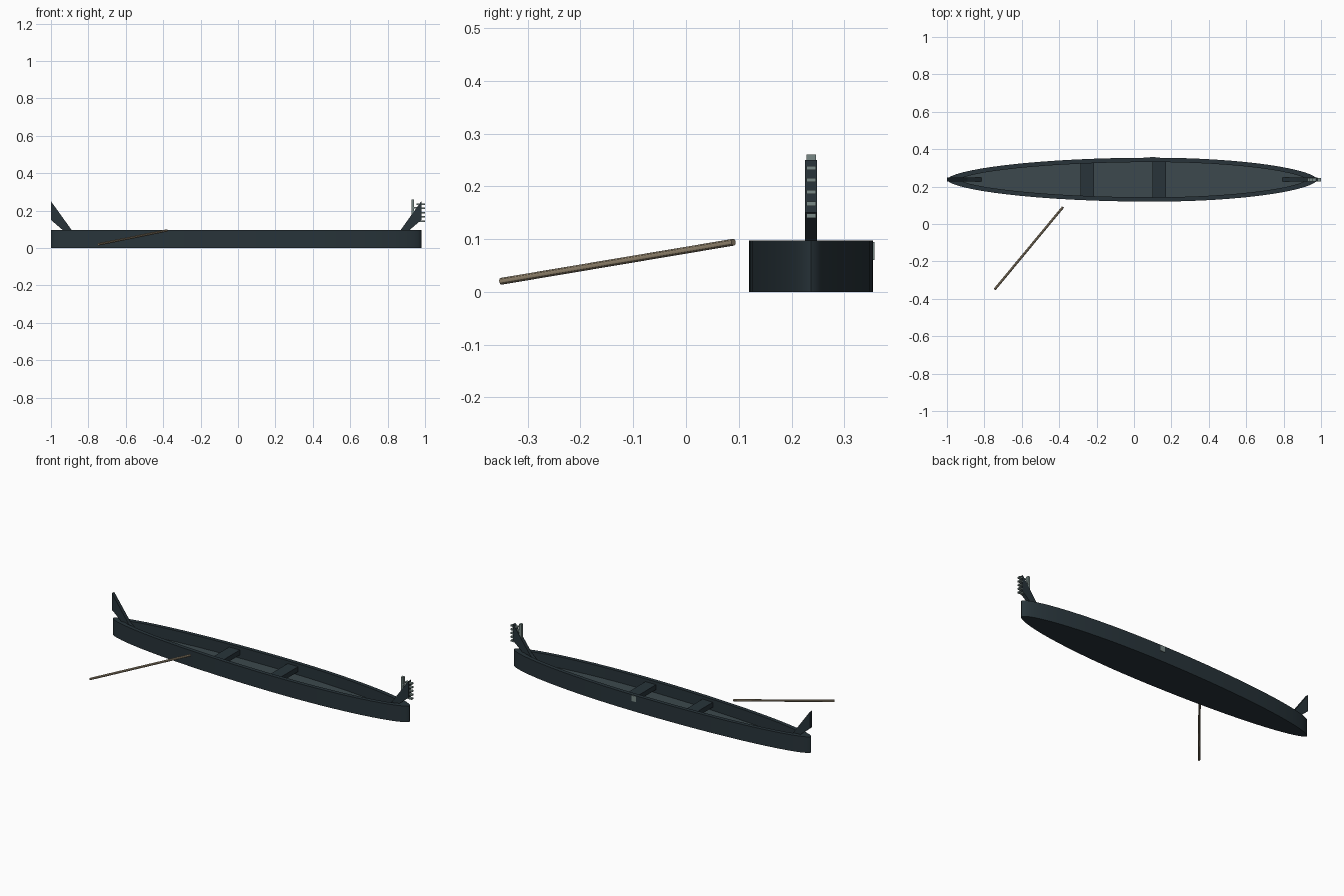
import bpy, bmesh, math
from mathutils import Vector

if "Cube" in bpy.data.objects:
    bpy.data.objects.remove(bpy.data.objects["Cube"])

YC = 0.237      # boat centreline
RIM = 0.097     # rim height
FLOOR = 0.03    # inside floor height


def mat(name, r, g, b):
    m = bpy.data.materials.new(name)
    m.diffuse_color = (r, g, b, 1)
    m.use_nodes = True
    m.node_tree.nodes["Principled BSDF"].inputs["Base Color"].default_value = m.diffuse_color
    return m


DARK = mat("dark_paint", 0.021, 0.034, 0.042)
DECK = mat("deck_grey", 0.045, 0.066, 0.074)
STEEL = mat("steel", 0.19, 0.25, 0.24)
WOOD = mat("wood", 0.30, 0.24, 0.16)


def finish(name, bm, material):
    bmesh.ops.recalc_face_normals(bm, faces=bm.faces)
    me = bpy.data.meshes.new(name)
    bm.to_mesh(me)
    bm.free()
    me.materials.append(material)
    ob = bpy.data.objects.new(name, me)
    bpy.context.collection.objects.link(ob)
    return ob


def box(name, x0, x1, y0, y1, z0, z1, material):
    bm = bmesh.new()
    bmesh.ops.create_cube(bm, size=1)
    for v in bm.verts:
        v.co = ((x0 + x1) / 2 + v.co.x * (x1 - x0),
                (y0 + y1) / 2 + v.co.y * (y1 - y0),
                (z0 + z1) / 2 + v.co.z * (z1 - z0))
    return finish(name, bm, material)


def outline(left, right, half, power, n=64):
    """Pointed oval, widest a little right of the middle."""
    pts, mid = [], 0.1
    for i in range(n):
        a = 2 * math.pi * i / n
        c, s = math.cos(a), math.sin(a)
        reach = right - mid if c > 0 else mid - left
        pts.append((mid + reach * c, YC + half * math.copysign(abs(s) ** power, s)))
    return pts


# Hull: outer wall, rim and inner wall lofted as rings, closed underneath
outer = outline(-1.0, 0.98, 0.1175, 1.15)
inner = outline(-0.93, 0.92, 0.094, 1.25)
bm = bmesh.new()
rings = [[bm.verts.new((x, y, z)) for x, y in pts]
         for pts, z in ((outer, 0), (outer, RIM), (inner, RIM), (inner, FLOOR))]
for a, b in zip(rings, rings[1:]):
    for i in range(len(a)):
        j = (i + 1) % len(a)
        bm.faces.new((a[i], a[j], b[j], b[i]))
bm.faces.new(rings[0])
bm.faces.new(rings[-1])
hull = finish("hull", bm, DARK)
hull.data.materials.append(DECK)
hull.data.polygons[-1].material_index = 1

# Seats
for x in (-0.25, 0.135):
    box("seat", x - 0.035, x + 0.035, YC - 0.096, YC + 0.096, 0.05, 0.08, DARK)


# Raked stem posts at both ends
def stem(name, flip):
    prof = [(-1, 0.25), (-1, 0.15), (-0.93, 0.09), (-0.90, FLOOR),
            (-0.815, FLOOR), (-0.89, 0.097)]
    bm = bmesh.new()
    f = bm.faces.new([bm.verts.new((-x - 0.02 if flip else x, YC - 0.011, z))
                      for x, z in prof])
    ext = bmesh.ops.extrude_face_region(bm, geom=[f])
    bmesh.ops.translate(bm, vec=(0, 0.022, 0),
                        verts=[v for v in ext["geom"] if isinstance(v, bmesh.types.BMVert)])
    finish(name, bm, DARK)


stem("stern_post", False)
stem("bow_post", True)

# Metal comb on the bow
for i in range(5):
    z = 0.144 + 0.0227 * i
    box("comb_tooth", 0.955, 1.0, YC - 0.009, YC + 0.009, z - 0.004, z + 0.004, STEEL)
box("comb_blade", 0.927, 0.942, YC - 0.009, YC + 0.009, 0.16, 0.26, STEEL)
box("comb_back_tooth", 0.942, 0.975, YC - 0.009, YC + 0.009, 0.212, 0.22, STEEL)

# Oar rest on the far side
box("oar_rest", 0.085, 0.115, 0.345, 0.357, 0.06, 0.094, STEEL)

# Oar lying beside the boat
a, b = Vector((-0.745, -0.35, 0.02)), Vector((-0.38, 0.09, 0.094))
bm = bmesh.new()
bmesh.ops.create_cone(bm, cap_ends=True, segments=12, radius1=0.0065, radius2=0.0065,
                      depth=(b - a).length)
oar = finish("oar", bm, WOOD)
oar.location = (a + b) / 2
oar.rotation_euler = (b - a).to_track_quat('Z', 'Y').to_euler()

# Smooth the curved sides
for ob in (hull, oar):
    bpy.context.view_layer.objects.active = ob
    bpy.ops.object.select_all(action='DESELECT')
    ob.select_set(True)
    bpy.ops.object.shade_smooth_by_angle(angle=math.radians(30))
